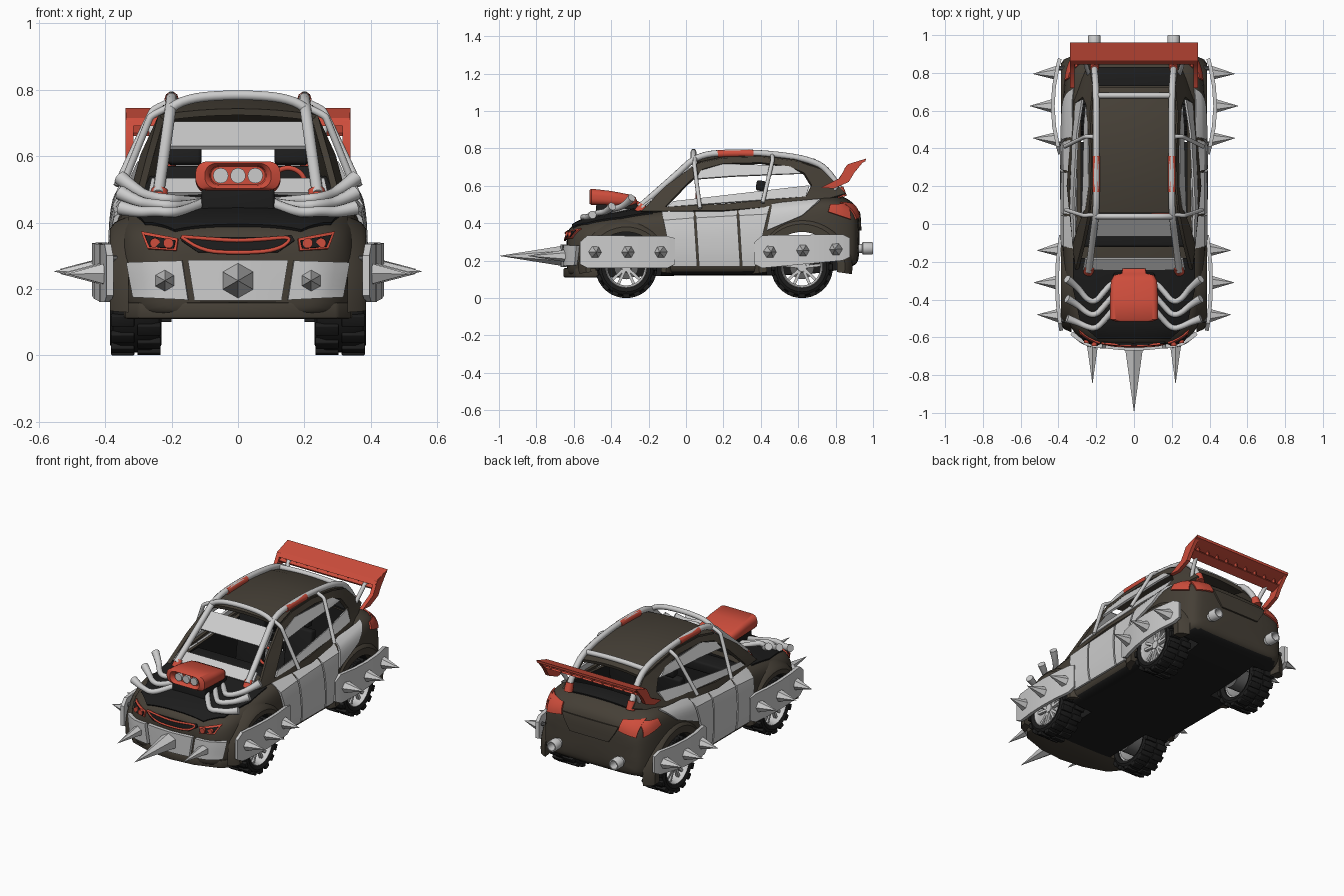
import bpy, bmesh
from math import sin, cos, pi, radians
from mathutils import Vector, Matrix, Euler
from mathutils.bvhtree import BVHTree

if "Cube" in bpy.data.objects:
    bpy.data.objects.remove(bpy.data.objects["Cube"])

def material(name, rgb):
    m = bpy.data.materials.new(name)
    m.diffuse_color = (*rgb, 1)
    m.use_nodes = True
    m.node_tree.nodes["Principled BSDF"].inputs["Base Color"].default_value = m.diffuse_color
    return m

BROWN = material("brown_paint", (0.06, 0.05, 0.037))
RED = material("red_paint", (0.62, 0.075, 0.045))
BLACK = material("black", (0.012, 0.012, 0.012))
LIGHT, DARK = None, material("dark_metal", (0.12, 0.12, 0.12))

def bake(o, angle=35):
    """Apply modifiers and shade smooth by angle."""
    dg = bpy.context.evaluated_depsgraph_get()
    me = bpy.data.meshes.new_from_object(o.evaluated_get(dg))
    o.modifiers.clear()
    o.data = me
    me.polygons.foreach_set("use_smooth", [True] * len(me.polygons))
    me.set_sharp_from_angle(angle=radians(angle))
    return o

def finish(name, bm, mat=None, mods=(), mirror=False, angle=35):
    bmesh.ops.recalc_face_normals(bm, faces=bm.faces)
    me = bpy.data.meshes.new(name)
    bm.to_mesh(me)
    bm.free()
    o = bpy.data.objects.new(name, me)
    bpy.context.collection.objects.link(o)
    if mat:
        me.materials.append(mat)
    for kind, props in list(mods) + ([("MIRROR", {})] if mirror else []):
        md = o.modifiers.new(kind.lower(), kind)
        for k, v in props.items():
            setattr(md, k, v)
    return bake(o, angle)

def loft(name, rings, mat=None, cyclic=False, closed=True, **kw):
    """Skin rings of points; caps the ends unless cyclic or open."""
    bm = bmesh.new()
    vs = [[bm.verts.new(p) for p in r] for r in rings]
    n, m = len(vs), len(vs[0])
    for i in range(n if cyclic else n - 1):
        for j in range(m if closed else m - 1):
            a, b = vs[i], vs[(i + 1) % n]
            bm.faces.new((a[j], a[(j + 1) % m], b[(j + 1) % m], b[j]))
    if closed and not cyclic:
        bm.faces.new(vs[0])
        bm.faces.new(vs[-1])
    return finish(name, bm, mat, **kw)

def cyl(name, p0, p1, r0, r1, mat=None, segs=20, **kw):
    p0, p1 = Vector(p0), Vector(p1)
    d = p1 - p0
    M = Matrix.Translation((p0 + p1) / 2) @ Vector((0, 0, 1)).rotation_difference(d).to_matrix().to_4x4()
    bm = bmesh.new()
    bmesh.ops.create_cone(bm, cap_ends=True, segments=segs, radius1=r0, radius2=r1, depth=d.length, matrix=M)
    return finish(name, bm, mat, **kw)

def boxes(name, items, mat=None, bevel=0.0, **kw):
    bm = bmesh.new()
    for c, s, *r in items:
        M = Matrix.Translation(c) @ Euler(r[0] if r else (0, 0, 0)).to_matrix().to_4x4() @ Matrix.Diagonal((*s, 1))
        bmesh.ops.create_cube(bm, size=1, matrix=M)
    mods = [("BEVEL", dict(width=bevel, segments=3))] if bevel else []
    return finish(name, bm, mat, mods=mods, **kw)

def tube(name, pts, r, mat=None, radii=None, sides=(1, -1)):
    for s in sides:
        cu = bpy.data.curves.new(name, "CURVE")
        cu.dimensions, cu.bevel_depth, cu.bevel_resolution = "3D", r, 3
        cu.use_fill_caps, cu.resolution_u = True, 5
        sp = cu.splines.new("NURBS")
        sp.points.add(len(pts) - 1)
        for i, p in enumerate(pts):
            sp.points[i].co = (p[0] * s, p[1], p[2], 1)
            sp.points[i].radius = radii[i] if radii else 1
        sp.use_endpoint_u, sp.order_u = True, 3
        tmp = bpy.data.objects.new(name, cu)
        bpy.context.collection.objects.link(tmp)
        me = bpy.data.meshes.new_from_object(tmp.evaluated_get(bpy.context.evaluated_depsgraph_get()))
        bpy.data.objects.remove(tmp)
        bm = bmesh.new()
        bm.from_mesh(me)
        finish(name, bm, mat, angle=50)

def panel(name, cols, depth, axis, mat=None, t=0.012, n=6, mirror=True):
    """Plate from columns of 2D end points, laid on a depth function."""
    rings = []
    for k in range(len(cols) - 1):
        for i in range(5 if k == len(cols) - 2 else 4):
            lo, hi = (Vector(cols[k][e]).lerp(Vector(cols[k + 1][e]), i / 4) for e in (0, 1))
            row = []
            for j in range(n + 1):
                p = list(lo.lerp(hi, j / n))
                p.insert(axis, depth(*p))
                row.append(p)
            rings.append(row)
    return loft(name, rings, mat, closed=False, mirror=mirror, mods=[("SOLIDIFY", dict(thickness=t, offset=0))])

# Lower body: y, half width, bottom, shoulder height
stations = [(-.64, .2, .135, .32), (-.62, .27, .12, .35), (-.57, .325, .11, .38), (-.5, .36, .11, .405),
            (-.3, .378, .11, .44), (-.12, .378, .12, .465), (.2, .378, .12, .48), (.5, .382, .12, .505),
            (.7, .382, .13, .53), (.82, .365, .15, .53), (.9, .33, .17, .48), (.93, .28, .2, .43)]
rings = []
for y, w, zb, zt in stations:
    h = [(.85 * w, zb), (.99 * w, zb + .02), (w, .27), (.98 * w, zt - .06), (.9 * w, zt), (.5 * w, zt + .025)]
    rings.append([(0, y, zb)] + [(x, y, z) for x, z in h] + [(0, y, zt + .03)] + [(-x, y, z) for x, z in h[::-1]])
body = loft("body", rings, BROWN, mods=[("SUBSURF", dict(levels=2))])
tree = BVHTree.FromObject(body, bpy.context.evaluated_depsgraph_get())

def on_body(axis, sign, off=.004):
    def f(a, b):
        o = [a, b]
        o.insert(axis, 2 * sign)
        d = Vector((0, 0, 0))
        d[axis] = -sign
        hit = tree.ray_cast(Vector(o), d)[0] or tree.find_nearest(Vector(o))[0]
        return hit[axis] + sign * off
    return f

# Cut the wheel wells and the cabin out of the body, blacken the underside
cutters = [boxes("cabin_cutter", [((0, .3, .5), (.56, .84, .6))], BLACK)]
cutters += [cyl("well_cutter", (s * .2, y, .165), (s * .5, y, .165), .19, .19, BLACK, 40)
            for y in (-.32, .62) for s in (1, -1)]
for c in cutters:
    c.hide_render = True
    md = body.modifiers.new("cut", "BOOLEAN")
    md.object, md.operation, md.solver, md.material_mode = c, "DIFFERENCE", "EXACT", "TRANSFER"
bake(body)
for c in cutters:
    bpy.data.objects.remove(c)
black_slot = list(body.data.materials).index(BLACK)
for p in body.data.polygons:
    if p.normal.z < -.8 and p.center.z < .19:
        p.material_index = black_slot

# Cabin shell: side window frames and roof
def cx(y, z):
    return .34 - .46 * (z - .48) - .2 * max(0, -y) - .3 * max(0, y - .6)

outer = [(-.24, .46), (-.1, .6), (.06, .715), (.2, .745), (.4, .75), (.58, .73), (.72, .685), (.85, .555), (.66, .5), (.2, .465)]
inner = [(-.11, .485), (0, .6), (.09, .685), (.2, .715), (.4, .72), (.55, .7), (.63, .665), (.67, .6), (.64, .54), (.2, .5)]
solid = [("SOLIDIFY", dict(thickness=.02, offset=0))]
loft("window_frame", [[(cx(*p), *p), (cx(*q), *q)] for p, q in zip(outer, inner)], BROWN,
     cyclic=True, closed=False, mods=solid, mirror=True)
loft("roof", [[(f / 4 * cx(y, z), y, z + .018 * (1 - (f / 4) ** 2)) for f in range(-4, 5)] for y, z in outer[2:7]],
     BROWN, closed=False, mods=solid)

# Window armour slats
side = lambda y, z: cx(y, z) + .004
panel("side_slat_upper", [((.05, .635), (.08, .68)), ((.25, .65), (.2, .715)), ((.62, .665), (.55, .705))], side, 0)
panel("side_slat_lower", [((-.1, .485), (-.07, .515)), ((.64, .54), (.66, .6))], side, 0)
screen = lambda x, z: -.245 + (z - .48) * 1.26
panel("windscreen_slat_upper", [((-.235, .625), (-.215, .7)), ((.235, .625), (.215, .7))], screen, 1, mirror=False)
panel("windscreen_slat_lower", [((-.27, .485), (-.26, .53)), ((.27, .485), (.26, .53))], screen, 1, mirror=False)

# Armoured doors, hood, tail deck
doors = [[((-.07, .17), (-.13, .46)), ((.06, .17), (.04, .475))], [((.07, .17), (.05, .475)), ((.29, .17), (.27, .49))],
         [((.30, .17), (.28, .49)), ((.37, .17), (.45, .50))], [((.43, .36), (.46, .50)), ((.62, .44), (.72, .525))]]
for d in doors:
    panel("door_armour", d, on_body(0, 1, .006), 0, t=.016)
panel("hood", [((-.32, -.18), (.32, -.18)), ((-.32, -.35), (.32, -.35)), ((-.28, -.53), (.28, -.53)),
               ((-.19, -.605), (.19, -.605))], on_body(2, 1), 2, BLACK, n=12, mirror=False)
panel("tail_deck", [((-.24, .73), (.24, .73)), ((-.22, .83), (.22, .83))], on_body(2, 1), 2, BLACK, mirror=False)

# Front face: grille, headlights, lower lip
front = on_body(1, -1)
panel("grille", [((-.17, .345), (-.16, .36)), ((-.12, .31), (-.12, .355)), ((.12, .31), (.12, .355)),
                 ((.17, .345), (.16, .36))], front, 1, BLACK, mirror=False)
loop = [(-.17, .357), (-.08, .35), (0, .345), (.08, .35), (.17, .357), (.12, .315), (0, .308), (-.12, .315), (-.17, .357)]
tube("grille_trim", [(x, front(x, z) - .006, z) for x, z in loop], .006, RED, sides=(1,))
panel("headlight_trim", [((.185, .315), (.18, .35)), ((.27, .32), (.29, .37))], front, 1, RED)
panel("headlight", [((.193, .321), (.188, .344)), ((.265, .326), (.28, .36))], on_body(1, -1, .01), 1, BLACK)
for x in (.21, .25):
    y = front(x, .338)
    cyl("headlight_lamp", (x, y + .01, .338), (x, y - .018, .338), .015, .015, RED, mirror=True)
lip = [(-.345, -.45), (-.34, -.54), (-.3, -.59), (-.15, -.64), (0, -.655), (.15, -.64), (.3, -.59), (.34, -.54), (.345, -.45)]
loft("front_lip", [[(x, y, z) for x, y in lip] for z in (.11, .16)], BROWN, mods=[("BEVEL", dict(width=.008, segments=2))])

# Tail: lights, hatch panel, exhausts
panel("tail_light", [((.19, .44), (.2, .5)), ((.3, .42), (.31, .51))], on_body(1, 1), 1, RED)
panel("tail_light_side", [((.76, .46), (.77, .5)), ((.88, .42), (.87, .5))], on_body(0, 1), 0, RED)
panel("hatch_panel", [((-.17, .42), (-.19, .46)), ((-.13, .36), (-.13, .46)), ((.13, .36), (.13, .46)),
                      ((.17, .42), (.19, .46))], on_body(1, 1), 1, BROWN, mirror=False)
def lathe(name, prof, cy, cz, mat, n=40, **kw):
    return loft(name, [[(x, cy + r * cos(2 * pi * i / n), cz + r * sin(2 * pi * i / n)) for x, r in prof]
                       for i in range(n)], mat, cyclic=True, **kw)
cyl("exhaust_pipe", (.21, .87, .265), (.21, .95, .265), .024, .024, mirror=True)
loft("exhaust_tip", [[(.21 + r * cos(a * pi / 12), y, .265 + r * sin(a * pi / 12)) for a in range(24)]
     for y, r in ((.94, .024), (.945, .033), (.995, .033), (1, .03), (1, .024), (.95, .022))], mirror=True)

# Wheels and fender arches
for end, cy, r1 in (("front", -.32, .235), ("rear", .62, .25)):
    loft(end + "_fender_arch", [[(x, cy + r * cos(a), .165 + r * sin(a)) for x, r in
         ((.33, r1 + .02), (.372, r1), (.386, r1 - .02), (.386, .188), (.33, .188))]
         for a in [radians(-8 + 196 * i / 28) for i in range(29)]], BROWN, mirror=True)
    lathe(end + "_tire", [(.24, .11), (.23, .132), (.238, .147), (.265, .156), (.35, .156), (.377, .147), (.386, .132),
                          (.378, .11)], cy, .165, BLACK, mirror=True)
    lugs = []
    for i in range(32):
        a = 2 * pi * i / 32
        lugs.append(((.268 if i % 2 else .347, cy + .154 * cos(a), .165 + .154 * sin(a)), (.07, .022, .036), (a, 0, 0)))
    boxes(end + "_tread_lugs", lugs, BLACK, .004, mirror=True)
    lathe(end + "_rim", [(.25, .112), (.375, .116), (.38, .108), (.36, .098), (.25, .1)], cy, .165, LIGHT, mirror=True)
    spokes = []
    for i in range(10):
        a = 2 * pi * (i // 2) / 5 + (.2 if i % 2 else -.2) + pi / 2
        spokes.append(((.352, cy + .062 * cos(a), .165 + .062 * sin(a)), (.018, .085, .015), (a, 0, 0)))
    boxes(end + "_spokes", spokes, LIGHT, mirror=True)
    cyl(end + "_hub", (.3, cy, .165), (.366, cy, .165), .03, .024, mirror=True)
    cyl(end + "_brake_disc", (.2, cy, .165), (.3, cy, .165), .065, .065, DARK, mirror=True)

# Spiked armour plates
def spike(p, tip, r):
    cyl("spike", p, tip, r, 0, segs=6, mirror=p[0] != 0, angle=25)
ram = lambda x, z: min(-.66 + .75 * x * x, on_body(1, -1, .012)(x, max(z, .23)))
panel("front_ram_plate", [((-.13, .165), (-.15, .287)), ((.13, .165), (.15, .287))], ram, 1, t=.022, mirror=False)
panel("front_ram_side_plate", [((.15, .167), (.168, .285)), ((.31, .175), (.33, .28))], ram, 1, t=.022)
spike((0, -.66, .225), (0, -1, .225), .054)
spike((.22, -.62, .225), (.22, -.85, .225), .037)
for name, c, x0, bow, slope in (("front", -.31, .408, .35, 0), ("rear", .625, .43, .6, .04)):
    curve = lambda y, z: x0 - bow * (y - c) ** 2
    a, b = c - .255, c + .25
    panel(name + "_side_plate", [((a, .18), (a, .30)), ((a + .04, .16), (a + .04, .335)),
          ((b - .04, .16 + slope), (b - .04, .33 + slope / 4)), ((b, .18 + slope), (b, .32))], curve, 0, t=.02)
    for dy in (-.175, 0, .175):
        y, z = c + dy, .245 + slope * (dy + .2)
        spike((curve(y, z), y, z), (x0 + .125 - abs(dy) * .1, y - dy * .03, z), .037)
    for dy in (-.2, .2):
        cyl(name + "_plate_mount", (.34, c + dy, .29), (x0 - .02, c + dy, .29), .012, .012, DARK, 10, mirror=True)

# Engine block, intake scoop and side pipes
boxes("engine_block", [((0, -.37, .455), (.22, .22, .1))], BLACK, .01)
def oval(y, w, z0, z1, r):
    cs = [(w - r, z1 - r, 0), (r - w, z1 - r, 90), (r - w, z0 + r, 180), (w - r, z0 + r, 270)]
    return [(x + r * cos(radians(q + k * 18)), y, z + r * sin(radians(q + k * 18))) for x, z, q in cs for k in range(6)]
loft("intake_scoop", [oval(-.485, .082, .515, .568, .026), oval(-.505, .085, .512, .571, .028), oval(-.515, .1, .503, .578, .034),
     oval(-.505, .128, .497, .584, .035), oval(-.4, .128, .495, .572, .03), oval(-.3, .122, .49, .553, .025),
     oval(-.27, .105, .49, .54, .02), oval(-.262, .065, .485, .52, .01), oval(-.235, .06, .485, .505, .009)], RED, angle=50)
for x in (-.052, 0, .052):
    cyl("intake_disc", (x, -.48, .541), (x, -.502, .541), .023, .023)
for i in range(3):
    tube("side_pipe", [(.1, -.29 - .075 * i, .46), (.16, -.36 - .078 * i, .465 - .015 * i), (.205, -.415 - .07 * i, .47 - .02 * i),
         (.25, -.4 - .072 * i, .475 - .02 * i), (.3, -.33 - .095 * i, .49 - .03 * i), (.355, -.29 - .105 * i, .535 - .045 * i)],
         .0155, radii=(1, 1, 1, 1, 1.1, 1.45))

# Roll cage
tube("cage_rail", [(.24, -.25, .485), (.215, -.05, .66), (.2, .06, .765), (.2, .25, .78), (.2, .45, .772),
                   (.2, .66, .742), (.205, .77, .68), (.21, .83, .565)], .0175)
tube("cage_sleeve", [(.2, .17, .770), (.2, .27, .775), (.2, .36, .772)], .021, RED)
tube("cage_front_bar", [(-.21, .04, .735), (-.18, .04, .772), (0, .04, .787), (.18, .04, .772), (.21, .04, .735)], .015, sides=(1,))
tube("cage_rear_bar", [(-.2, .68, .725), (0, .68, .74), (.2, .68, .725)], .015, sides=(1,))
tube("cage_side_bar", [(.2, .05, .75), (.26, .045, .725), (.27, .045, .705), (.36, .075, .48)], .011)
tube("cage_side_bar", [(.2, .46, .765), (.25, .465, .745), (.265, .46, .725), (.365, .41, .51)], .011)
cyl("cage_front_foot", (.24, -.25, .455), (.236, -.225, .495), .03, .026, RED, mirror=True)
cyl("cage_rear_foot", (.21, .835, .54), (.209, .82, .59), .026, .022, RED, mirror=True)

# Rear wing
blade = [(.845, .69), (.865, .715), (.962, .745), (.96, .73), (.885, .702)]
loft("wing_blade", [[(x, y, z) for y, z in blade] for x in (-.335, .335)], RED, angle=25)
loft("wing_lower_blade", [[(x, y, z) for y, z in ((.845, .67), (.9, .69), (.905, .68), (.85, .66))] for x in (-.325, .325)], RED)
boxes("wing_fins", [((-.28 + .07 * i, .885, .692), (.008, .05, .03), (.3, 0, 0)) for i in range(9)], RED)
plate = [(.72, .59), (.79, .585), (.87, .62), (.9, .67), (.962, .745), (.86, .71), (.82, .64)]
loft("wing_end_plate", [[(x, y, z) for y, z in plate] for x in (.315, .338)], RED, mirror=True)
tube("wing_strut", [(.23, .78, .55), (.25, .81, .62), (.26, .87, .69)], .012)

# Interior
boxes("seats", [((.16, .36, .4), (.17, .05, .34), (-.15, 0, 0)), ((.16, .26, .25), (.17, .2, .08)),
                ((.16, .4, .6), (.1, .05, .055), (-.15, 0, 0))], BLACK, .012, mirror=True)
boxes("dashboard", [((0, -.06, .45), (.54, .12, .06))], BLACK, .012)
tube("steering_wheel", [(.15 + .055 * cos(a * pi / 8), .06, .51 + .055 * sin(a * pi / 8)) for a in range(17)], .008, RED, sides=(1,))
